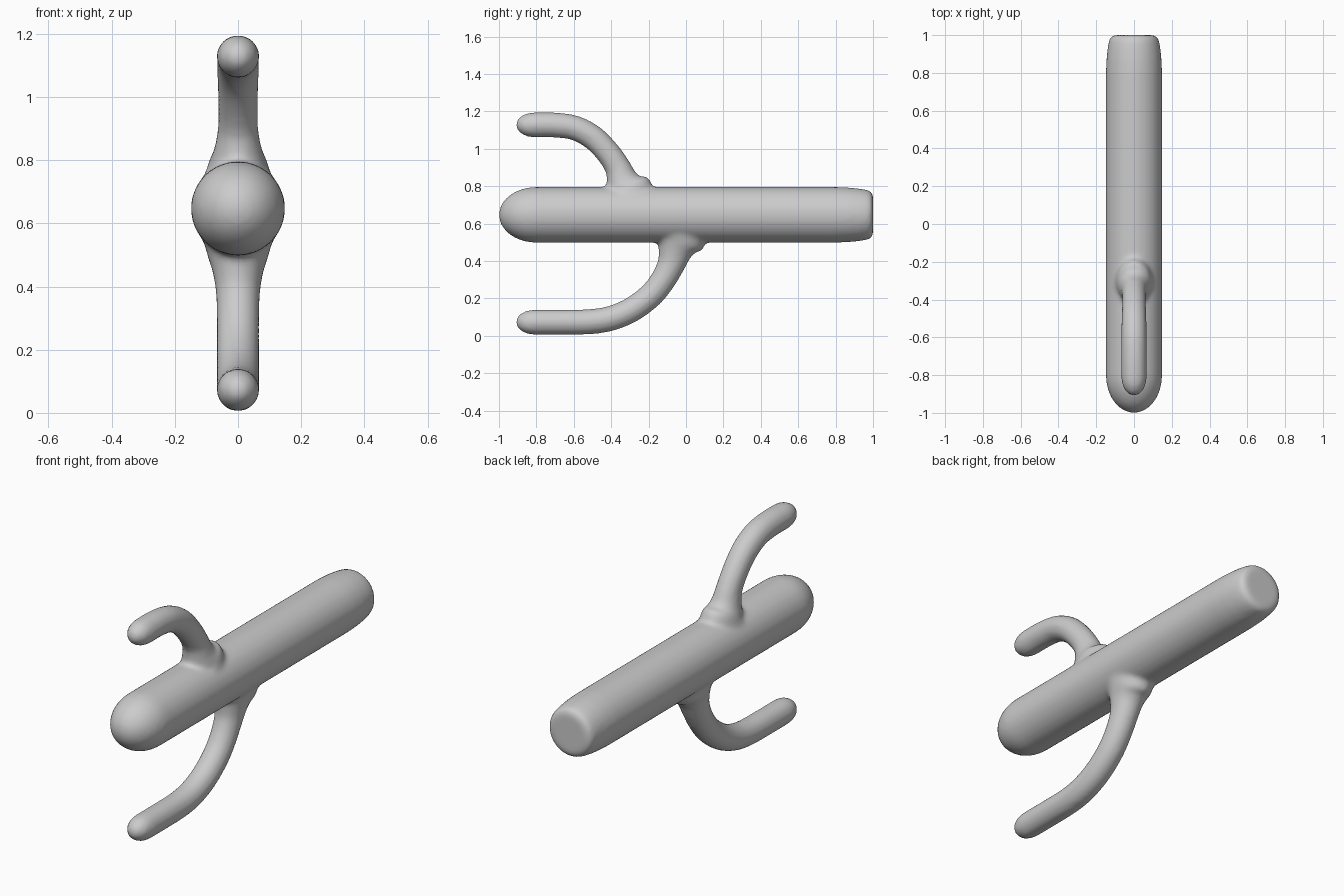
import bpy, bmesh, math
from mathutils import Vector

if "Cube" in bpy.data.objects:
    bpy.data.objects.remove(bpy.data.objects["Cube"])

SIDES = 32


def smooth_path(pts, steps=4):
    """Catmull-Rom through 4-component stations."""
    p = [Vector(q) for q in pts]
    p = [2 * p[0] - p[1]] + p + [2 * p[-1] - p[-2]]
    out = []
    for i in range(1, len(p) - 2):
        a, b, c, d = p[i - 1:i + 3]
        for s in range(steps):
            t = s / steps
            out.append(0.5 * (2 * b + (c - a) * t + (2 * a - 5 * b + 4 * c - d) * t * t
                              + (3 * b - a - 3 * c + d) * t ** 3))
    return out + [p[-2]]


def tube(bm, stations):
    """Sweep an ellipse through (y, z, radius in plane, radius in x)."""
    rings = []
    for i, (y, z, r, rx) in enumerate(stations):
        a, b = stations[max(i - 1, 0)], stations[min(i + 1, len(stations) - 1)]
        t = Vector((0, b[0] - a[0], b[1] - a[1])).normalized()
        n = Vector((0, -t.z, t.y))
        ring = []
        for k in range(SIDES):
            u = 2 * math.pi * k / SIDES
            ring.append(bm.verts.new(Vector((rx * math.cos(u), y, z)) + n * r * math.sin(u)))
        rings.append(ring)
    faces = [bm.faces.new(rings[0]), bm.faces.new(rings[-1])]
    for a, b in zip(rings, rings[1:]):
        for k in range(SIDES):
            j = (k + 1) % SIDES
            faces.append(bm.faces.new((a[k], a[j], b[j], b[k])))
    bmesh.ops.recalc_face_normals(bm, faces=faces)


def arm(bm, tip_z, path):
    # rounded tip, then the bent limb with its flared root
    tip = [(-0.91 + 0.1 * (1 - math.cos(u)), tip_z, 0.067 * math.sin(u), 0.067 * math.sin(u))
           for u in (0.1, 0.35, 0.65, 0.95, 1.25, math.pi / 2)]
    tube(bm, tip[:-1] + [tuple(v) for v in smooth_path(tip[-1:] + path)])


bm = bmesh.new()

# trunk: domed front end, softly bevelled flat back end
R, CZ = 0.149, 0.647
trunk = [(-1 + 0.2 * (1 - math.cos(u)), R * math.sin(u)) for u in
         [0.06 + (math.pi / 2 - 0.06) * i / 9 for i in range(10)]]
trunk += [(0.8, R), (0.87, 0.146), (0.93, 0.14), (0.97, 0.133), (0.988, 0.125), (0.997, 0.114), (1.0, 0.10)]
tube(bm, [(y, CZ, r, r) for y, r in trunk])

# upper arm
arm(bm, 1.128, [(-0.70, 1.127, .067, .067), (-0.59, 1.11, .066, .066), (-0.49, 1.055, .066, .065),
                (-0.41, 0.97, .066, .063), (-0.365, 0.90, .070, .064), (-0.345, 0.845, .083, .073),
                (-0.33, 0.805, .107, .086), (-0.315, 0.775, .140, .098), (-0.315, 0.73, .15, .116)])

# lower arm
arm(bm, 0.073, [(-0.65, 0.073, .067, .067), (-0.51, 0.076, .067, .067), (-0.40, 0.094, .067, .067),
                (-0.29, 0.14, .067, .067), (-0.19, 0.215, .067, .067), (-0.125, 0.295, .068, .067),
                (-0.08, 0.38, .074, .070), (-0.06, 0.445, .090, .080), (-0.048, 0.485, .113, .092),
                (-0.038, 0.515, .143, .101), (-0.035, 0.56, .15, .116)])

me = bpy.data.meshes.new("cactus")
bm.to_mesh(me)
bm.free()
cactus = bpy.data.objects.new("cactus", me)
bpy.context.collection.objects.link(cactus)
bpy.context.view_layer.objects.active = cactus
cactus.select_set(True)

# fuse the limbs into one skin and soften the joints
fuse = cactus.modifiers.new("fuse", 'REMESH')
fuse.mode = 'VOXEL'
fuse.voxel_size = 0.013
soften = cactus.modifiers.new("soften", 'SMOOTH')
soften.factor = 0.5
soften.iterations = 5
for name in ("fuse", "soften"):
    bpy.ops.object.modifier_apply(modifier=name)
bpy.ops.object.shade_smooth()
